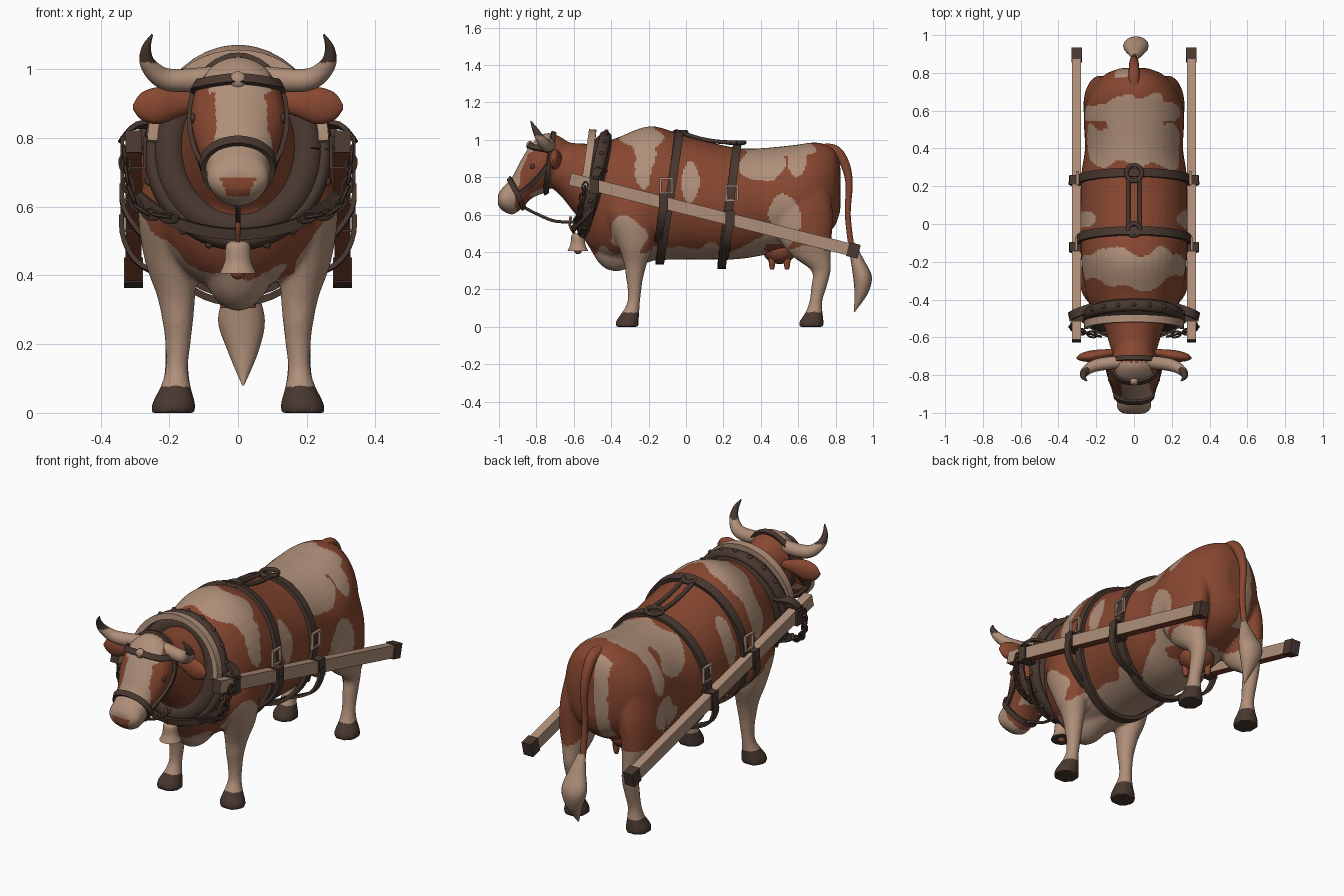
import bpy, bmesh
from math import sin, cos, pi
from mathutils import Vector, noise
from mathutils.bvhtree import BVHTree

cube = bpy.data.objects.get("Cube")
if cube:
    bpy.data.objects.remove(cube, do_unlink=True)

X, Y, Z = Vector((1, 0, 0)), Vector((0, 1, 0)), Vector((0, 0, 1))
CREAM, BROWN, DARK = range(3)


def material(name, rgb):
    mat = bpy.data.materials.new(name)
    mat.use_nodes = True
    mat.diffuse_color = (*rgb, 1)
    bsdf = next(n for n in mat.node_tree.nodes if n.type == "BSDF_PRINCIPLED")
    bsdf.inputs["Base Color"].default_value = (*rgb, 1)
    bsdf.inputs["Roughness"].default_value = .8
    return mat


PALETTE = [material("cream", (.43, .275, .192)),
           material("red_brown", (.245, .064, .03)),
           material("dark_leather", (.065, .039, .029))]


def spline(rows, k=6):
    """Smooth path through rows of any width."""
    p = [Vector(r) for r in rows]
    out = []
    for i in range(len(p) - 1):
        a, b, c, d = p[max(i - 1, 0)], p[i], p[i + 1], p[min(i + 2, len(p) - 1)]
        for j in range(k):
            t = j / k
            out.append((b * 2 + (c - a) * t + (a * 2 - b * 5 + c * 4 - d) * t**2
                        + (b * 3 - a - c * 3 + d) * t**3) * .5)
    return out + [p[-1]]


def oval(c, e1, e2, n=40):
    c, e1, e2 = Vector(c), Vector(e1), Vector(e2)
    return [c + e1 * cos(2 * pi * i / n) + e2 * sin(2 * pi * i / n) for i in range(n + 1)]


def tangent(pts, i, closed=False):
    n = len(pts)
    if closed:
        return (pts[(i + 1) % n] - pts[i - 1]).normalized()
    return (pts[min(i + 1, n - 1)] - pts[max(i - 1, 0)]).normalized()


def bridge(bm, rings, closed=False):
    n = len(rings[0])
    for a, b in zip(rings, rings[1:] + (rings[:1] if closed else [])):
        for j in range(n):
            bm.faces.new((a[j], a[(j + 1) % n], b[(j + 1) % n], b[j]))
    if not closed:
        bm.faces.new(rings[0][::-1])
        bm.faces.new(rings[-1])


def skin(bm, rows, axes=None, ref=X, n=24, k=6):
    """Oval rings along a path; rows are x, y, z and one or two radii."""
    rows = spline(rows, k)
    mid = [Vector(r[:3]) for r in rows]
    rings = []
    for i, r in enumerate(rows):
        if axes:
            u, v = axes
        else:
            t = tangent(mid, i)
            u = (ref - t * ref.dot(t)).normalized()
            v = t.cross(u)
        a, b = max(r[3], .002), max(r[len(r) - 1], .002)
        rings.append([bm.verts.new(mid[i] + u * a * cos(2 * pi * j / n) + v * b * sin(2 * pi * j / n))
                      for j in range(n)])
    bridge(bm, rings)


def band(bm, pts, normals, w, t, closed=False):
    """Flat strap of width w and thickness t."""
    rings = []
    for i, p in enumerate(pts):
        d = tangent(pts, i, closed)
        n = (normals[i] - d * normals[i].dot(d)).normalized()
        s = d.cross(n) * (w / 2)
        n = n * (t / 2)
        rings.append([bm.verts.new(q) for q in (p + s + n, p - s + n, p - s - n, p + s - n)])
    bridge(bm, rings, closed)


def ball(bm, c, r, scale=(1, 1, 1)):
    made = bmesh.ops.create_uvsphere(bm, u_segments=16, v_segments=10, radius=r)["verts"]
    for v in made:
        v.co = Vector(c) + Vector(a * b for a, b in zip(v.co, scale))


def paint(obj, colour, rule):
    me = obj.data
    me.materials.clear()
    for m in PALETTE if rule else [PALETTE[colour]]:
        me.materials.append(m)
    if rule:
        for f in me.polygons:
            f.material_index = rule(f)
    me.shade_smooth()
    me.set_sharp_from_angle(angle=.8)


def finish(name, bm, colour=DARK, rule=None):
    bmesh.ops.recalc_face_normals(bm, faces=bm.faces)
    me = bpy.data.meshes.new(name)
    bm.to_mesh(me)
    bm.free()
    obj = bpy.data.objects.new(name, me)
    bpy.context.scene.collection.objects.link(obj)
    paint(obj, colour, rule)
    return obj


def mir(rows, s):
    return [(r[0] * s, *r[1:]) for r in rows]


# Animal: torso, keel, neck, head (y, bottom, top, half width) and legs fused into one skin
TORSO = [(-.57, .52, .88, .08), (-.52, .43, .95, .16), (-.46, .38, .98, .215), (-.37, .35, 1.01, .255),
         (-.19, .355, 1.072, .28), (0, .36, 1.02, .285), (.25, .36, .96, .28), (.4, .38, .955, .26),
         (.58, .42, .972, .265), (.7, .46, .985, .23), (.79, .53, .95, .155), (.825, .62, .86, .07)]
KEEL = [(-.53, .45, .65, .05), (-.46, .335, .65, .09), (-.38, .297, .65, .11), (-.28, .32, .6, .1), (-.15, .36, .6, .08)]
NECK = [(-.44, .48, .98, .19), (-.57, .58, .98, .15), (-.67, .7, .99, .12), (-.74, .76, .98, .1)]
HEAD = [(-.62, .86, .98, .06), (-.68, .78, 1.02, .105), (-.75, .72, 1.035, .135), (-.82, .69, .985, .133),
        (-.88, .63, .895, .105), (-.93, .6, .8, .092), (-.98, .62, .745, .088), (-1.005, .65, .71, .055)]
FORELEG = [(.188, -.315, 0, .065, .064), (.187, -.313, .03, .062, .061), (.181, -.295, .08, .043, .045),
           (.178, -.28, .13, .033, .034), (.175, -.275, .2, .037, .037), (.175, -.275, .26, .044, .046),
           (.18, -.27, .34, .056, .062), (.195, -.27, .45, .078, .1), (.18, -.29, .6, .11, .15),
           (.15, -.3, .75, .1, .14)]
HINDLEG = [(.185, .67, 0, .063, .067), (.185, .672, .03, .06, .064), (.18, .685, .08, .042, .045),
           (.178, .695, .14, .034, .035), (.175, .712, .22, .037, .042), (.175, .722, .3, .042, .052),
           (.18, .67, .38, .06, .105), (.185, .635, .48, .08, .145), (.175, .615, .62, .09, .17),
           (.15, .6, .78, .09, .16)]
# Cream patches on the flanks (y, z, y radius, z radius)
PATCHES = [(-.23, 1.05, .11, .11), (-.23, .9, .075, .13), (.02, .78, .045, .14), (.42, .86, .11, .09),
           (.5, .99, .19, .07), (.59, .87, .045, .14), (.52, .54, .09, .16), (-.3, .45, .12, .13)]


def coat(f):
    x, y, z = f.center
    w, n = abs(x), noise.noise(f.center * 7)
    if z < .078:
        return DARK
    if y < -.63 and z > .57:
        if f.normal.y < -.4 and w < .03 + (z - .63) * .4 and .63 < z < .685:
            return BROWN
        blaze = (.1 if z > .93 else .078) + .03 * n
        return CREAM if y < -.9 + .04 * n or (w < blaze and y < -.73 and z > .7) else BROWN
    if z < .43 + .08 * n or (f.normal.y > .6 and -.1 < x < -.03 + .02 * n):
        return CREAM
    near = min(((y - a) / c) ** 2 + ((z - b) / d) ** 2 for a, b, c, d in PATCHES)
    return CREAM if near < 1 + 1.3 * n else BROWN


bm = bmesh.new()
for part in (TORSO, KEEL, NECK, HEAD):
    skin(bm, [(0, y, (lo + hi) / 2, w, (hi - lo) / 2) for y, lo, hi, w in part], (X, Z), n=40)
for s in (1, -1):
    for leg in (FORELEG, HINDLEG):
        skin(bm, mir(leg, s), (X, Y))
cow = finish("animal_body", bm, BROWN)
remesh = cow.modifiers.new("fuse", "REMESH")
remesh.mode, remesh.voxel_size = "VOXEL", .01
soften = cow.modifiers.new("soften", "SMOOTH")
soften.factor, soften.iterations = .5, 5
fused = bpy.data.meshes.new_from_object(cow.evaluated_get(bpy.context.evaluated_depsgraph_get()))
cow.modifiers.clear()
cow.data = fused
paint(cow, BROWN, coat)
TREE = BVHTree.FromPolygons([v.co for v in fused.vertices], [p.vertices[:] for p in fused.polygons])


def hug(bm, pts, w, t, closed=False, sag=0):
    """Lay a strap on the skin, sagging where it passes underneath."""
    hits = [TREE.find_nearest(p)[:2] for p in pts]
    band(bm, [p + n * t * .5 + Z * min(n.z, 0) * sag for p, n in hits], [n for _, n in hits], w, t, closed)


# Ears, horns, eyes
for s, side in ((1, "left"), (-1, "right")):
    bm = bmesh.new()
    skin(bm, mir([(.11, -.68, .905, .018, .02), (.17, -.69, .902, .026, .04), (.23, -.7, .894, .03, .054),
                  (.28, -.705, .892, .02, .04), (.305, -.71, .89, .005, .008)], s), (Y, Z))
    finish(side + "_ear", bm, BROWN)
    bm = bmesh.new()
    skin(bm, mir([(.07, -.73, .975, .034), (.16, -.74, .967, .034), (.22, -.755, .975, .031),
                  (.262, -.785, 1.015, .023), (.267, -.81, 1.06, .014), (.25, -.83, 1.1, .003)], s), ref=Y, n=16)
    finish(side + "_horn", bm, rule=lambda f: DARK if f.center.z > 1.02 else CREAM)
    bm = bmesh.new()
    ball(bm, TREE.find_nearest(Vector((s * .15, -.83, .86)))[0], .014, (.6, 1, 1))
    finish(side + "_eye", bm)

# Udder and tail
bm = bmesh.new()
ball(bm, (0, .5, .41), .1, (.95, .9, .75))
for x in (-.04, .04):
    for y in (.46, .54):
        skin(bm, [(x, y, .37, .02), (x, y, .33, .016), (x, y, .305, .01)], n=12)
finish("udder", bm, BROWN)
bm = bmesh.new()
skin(bm, [(0, .7, .94, .035), (0, .79, .945, .03), (0, .845, .88, .026), (0, .872, .77, .02),
          (0, .865, .6, .016), (0, .885, .42, .016)], n=14)
finish("tail", bm, BROWN)
bm = bmesh.new()
skin(bm, [(.005, .883, .45, .018, .018), (.01, .915, .36, .045, .035), (.01, .943, .27, .068, .05),
          (.015, .937, .18, .045, .036), (.015, .9, .08, .003, .003)], (X, Y), n=16)
finish("tail_tuft", bm, CREAM)

# Girth straps
for name, (y1, z1), (y0, z0), sag in (("front_girth", (-.03, 1.06), (-.14, .34), .004),
                                      ("rear_girth", (.275, .98), (.19, .33), .03)):
    bm = bmesh.new()
    loop = oval((0, (y1 + y0) / 2, (z1 + z0) / 2), X * .31, (0, (y1 - y0) / 2, (z1 - z0) / 2), 56)
    hug(bm, loop[:-1], .045, .02, True, sag)
    finish(name, bm)

# Collar: thick pad, outer rim, studs and wooden arch
TILT = Vector((0, .24, -.055)).normalized()
bm = bmesh.new()
for rx, rz, axial, radial in ((.2, .22, .05, .05), (.25, .262, .032, .024)):
    skin(bm, [(*p, axial, radial) for p in oval((0, -.49, .76), X * rx, (0, rz * .23, rz), 32)],
         ref=TILT, n=14, k=2)
for p in oval((0, -.49, .76), X * .272, (0, .065, .284), 20):
    ball(bm, p, .012)
finish("collar", bm)
bm = bmesh.new()
arch = oval((0, -.535, .79), X * .25, (0, .035, .25), 48)[:25]
band(bm, arch, [p - Vector((0, -.52, .79)) for p in arch], .04, .03)
finish("collar_arch", bm, CREAM)


# Shafts with end caps, strap loops, buckles and chains
def shaft_z(y):
    return .79 - .252 * (y + .62)


def shaft_colour(f):
    return BROWN if f.normal.z < -.5 else DARK if f.normal.y < -.8 else CREAM


for s, side in ((1, "left"), (-1, "right")):
    def beam(bm, y0, y1, w, t):
        band(bm, [Vector((s * .304, y, shaft_z(y))) for y in (y0, y1)], [X, X], w, t)
    bm = bmesh.new()
    beam(bm, -.62, .9, .066, .046)
    finish(side + "_shaft", bm, rule=shaft_colour)
    bm = bmesh.new()
    beam(bm, .865, .925, .076, .056)
    finish(side + "_shaft_cap", bm)
    bm = bmesh.new()
    for y in (-.49, -.12, .235):
        c = Vector((s * .304, y, shaft_z(y)))
        loop = [c + X * a * .033 + Z * b * .044 for a, b in ((1, 1), (-1, 1), (-1, -1), (1, -1))]
        band(bm, loop, [p - c for p in loop], .05, .012, True)
    # Straps running back from the loops under the belly, and the collar tug
    for y, x, low in ((-.12, .2, .455), (.235, .13, .365)):
        z = shaft_z(y)
        path = spline(mir([(.338, y, z), (.332, y - .01, z - .07), (.28, y - .02, z * .3 + low * .7),
                           (x, y - .03, low)], s), 4)
        band(bm, path, [p - Vector((0, y, .66)) for p in path], .042, .014)
    path = spline(mir([(.22, -.44, .84), (.3, -.47, .835), (.34, -.49, .79)], s), 4)
    band(bm, path, [X * s + Z] * len(path), .045, .014)
    finish(side + "_shaft_straps", bm)
    bm = bmesh.new()
    for y, z in ((-.105, .76), (.248, .725)):
        c = TREE.find_nearest(Vector((s * .33, y, z)))[0] + X * s * .024
        loop = [c + Y * a * .031 + Z * b * .038 for a, b in ((1, 1), (-1, 1), (-1, -1), (1, -1))]
        band(bm, loop, [p - c for p in loop], .014, .014, True)
    finish(side + "_buckles", bm, CREAM)
    bm = bmesh.new()
    path = spline(mir([(.33, -.54, .75), (.318, -.56, .66), (.28, -.57, .59), (.2, -.59, .57)], s), 3)
    for i, p in enumerate(path):
        d = tangent(path, i)
        flat = d.cross(Y).normalized()
        across = flat if i % 2 else d.cross(flat)
        skin(bm, [(*q, .006) for q in oval(p, d * .026, across * .015, 12)], ref=d.cross(across), n=6, k=1)
    finish(side + "_chain", bm)

# Breast strap, bell cord and bell
bm = bmesh.new()
path = spline([(-.29, -.5, .63), (-.17, -.58, .55), (0, -.605, .52), (.17, -.58, .55), (.29, -.5, .63)])
band(bm, path, [p - Vector((0, -.2, .6)) for p in path], .032, .014)
finish("breast_strap", bm)
bm = bmesh.new()
skin(bm, [(0, -.615, .59, .007), (0, -.62, .54, .007), (0, -.585, .48, .007)], n=8)
ball(bm, (0, -.578, .41), .022)
finish("bell_cord_and_clapper", bm, BROWN)
bm = bmesh.new()
skin(bm, [(0, -.578, .5, .022), (0, -.578, .485, .036), (0, -.578, .44, .04), (0, -.578, .405, .055)], (X, Y))
finish("bell", bm, rule=lambda f: DARK if f.normal.z < -.9 else CREAM)

# Bridle and lead line
bm = bmesh.new()
hug(bm, oval((0, -.905, .71), X * .12, (0, -.05, .09))[:-1], .028, .014, True)
hug(bm, oval((0, -.72, .88), X * .17, (0, .02, .18))[:-1], .026, .014, True)
hug(bm, spline([(.15, -.72, .95), (.11, -.82, .97), (0, -.85, .98), (-.11, -.82, .97), (-.15, -.72, .95)]), .03, .014)
for s in (1, -1):
    hug(bm, spline(mir([(.16, -.735, .86), (.14, -.82, .76), (.12, -.89, .71)], s)), .022, .014)
finish("bridle", bm)
bm = bmesh.new()
ball(bm, TREE.find_nearest(Vector((0, -.85, .98)))[0], .026, (1, .8, 1))
finish("brow_rosette", bm, CREAM)
bm = bmesh.new()
skin(bm, [(0, -.86, .635, .008), (0, -.79, .6, .008), (0, -.7, .565, .008), (0, -.58, .56, .008)], n=8)
finish("lead_line", bm)

# Double rope and ring along the back
bm = bmesh.new()
for x in (-.03, .03):
    skin(bm, [(x, -.03, 1.04, .011), (x, .06, 1.01, .011), (x, .15, .992, .011), (x, .24, .985, .011)], n=8)
for y, z, r in ((-.03, 1.04, .032), (.27, .985, .042)):
    skin(bm, [(*p, .012) for p in oval((0, y, z), X * r, Y * r, 16)], ref=Z, n=8, k=1)
finish("back_rope", bm)
